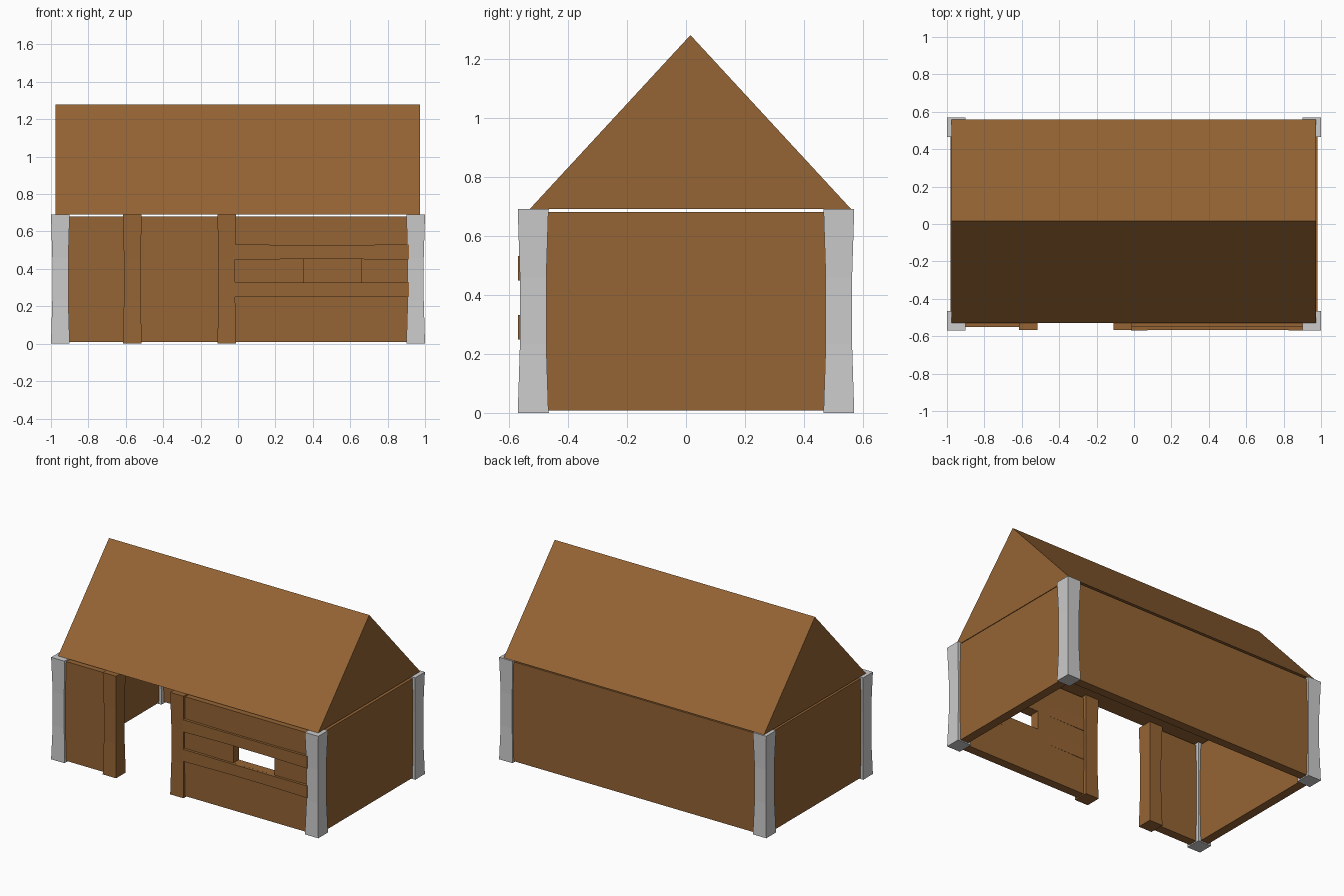
import bpy, bmesh
from mathutils import Vector

if "Cube" in bpy.data.objects:
    bpy.data.objects.remove(bpy.data.objects["Cube"])

wood = bpy.data.materials.new("wood")
wood.diffuse_color = (0.30, 0.127, 0.034, 1)
wood.use_nodes = True
wood.node_tree.nodes["Principled BSDF"].inputs["Base Color"].default_value = wood.diffuse_color


def finish(name, bm, mat=None):
    bmesh.ops.recalc_face_normals(bm, faces=bm.faces)
    me = bpy.data.meshes.new(name)
    bm.to_mesh(me)
    bm.free()
    ob = bpy.data.objects.new(name, me)
    bpy.context.collection.objects.link(ob)
    if mat:
        me.materials.append(mat)
    return ob


def box(name, lo, hi, mat=wood):
    lo, hi = Vector(lo), Vector(hi)
    bm = bmesh.new()
    bmesh.ops.create_cube(bm, size=1)
    for v in bm.verts:
        v.co = (lo + hi) / 2 + v.co * (hi - lo)
    return finish(name, bm, mat)


def beam(name, lo, hi, axis, waist=0.86, mat=None):
    """Square beam along an axis, pinched over its middle third."""
    lo, hi = Vector(lo), Vector(hi)
    mid, half = (lo + hi) / 2, (hi - lo) / 2
    a, b = (axis + 1) % 3, (axis + 2) % 3
    bm = bmesh.new()
    rings = []
    for t, s in ((-1, 1), (-0.33, waist), (0.33, waist), (1, 1)):
        ring = []
        for u, w in ((-1, -1), (1, -1), (1, 1), (-1, 1)):
            p = mid.copy()
            p[axis] += half[axis] * t
            p[a] += half[a] * u * s
            p[b] += half[b] * w * s
            ring.append(bm.verts.new(p))
        rings.append(ring)
    for r, q in zip(rings, rings[1:]):
        for i in range(4):
            j = (i + 1) % 4
            bm.faces.new((r[i], r[j], q[j], q[i]))
    bm.faces.new(rings[0])
    bm.faces.new(rings[-1])
    return finish(name, bm, mat)


# Stone corner pillars
for sx, side in ((-1, "left"), (1, "right")):
    for sy, end in ((-1, "front"), (1, "back")):
        x, y = 0.95 * sx, 0.518 * sy
        beam(f"corner_pillar_{end}_{side}", (x - 0.05, y - 0.052, 0),
             (x + 0.05, y + 0.052, 0.69), 2)

# Door posts
for x, side in ((-0.565, "left"), (-0.06, "right")):
    beam(f"door_post_{side}", (x - 0.05, -0.568, 0), (x + 0.05, -0.465, 0.69), 2,
         0.9, wood)

# Horizontal rails above and below the window
for z, side in ((0.29, "lower"), (0.49, "upper")):
    beam(f"wall_rail_{side}", (-0.015, -0.569, z - 0.041), (0.915, -0.487, z + 0.041), 0,
         0.92, wood)

# Walls
Z0, Z1 = 0.008, 0.68
box("back_wall", (-0.93, 0.495, Z0), (0.93, 0.555, Z1))
for s, side in ((-1, "left"), (1, "right")):
    xs = sorted((0.92 * s, 0.98 * s))
    box(f"side_wall_{side}", (xs[0], -0.5, Z0), (xs[1], 0.5, Z1))
box("front_wall_left", (-0.93, -0.55, Z0), (-0.55, -0.49, Z1))
right = box("front_wall_right", (-0.07, -0.55, Z0), (0.93, -0.49, Z1))

# Window opening cut through wall
cutter = box("window_cutter", (0.35, -0.7, 0.328), (0.66, -0.4, 0.455))
mod = right.modifiers.new("window", "BOOLEAN")
mod.object = cutter
mod.solver = "EXACT"
bpy.context.view_layer.update()
cut = bpy.data.meshes.new_from_object(
    right.evaluated_get(bpy.context.evaluated_depsgraph_get()))
right.modifiers.clear()
right.data = cut
bpy.data.objects.remove(cutter)

# Gable roof
bm = bmesh.new()
tri = [bm.verts.new((-0.976, y, z)) for y, z in ((-0.53, 0.69), (0.56, 0.69), (0.015, 1.28))]
face = bm.faces.new(tri)
new = bmesh.ops.extrude_face_region(bm, geom=[face])["geom"]
bmesh.ops.translate(bm, vec=(1.948, 0, 0),
                    verts=[g for g in new if isinstance(g, bmesh.types.BMVert)])
finish("roof", bm, wood)
